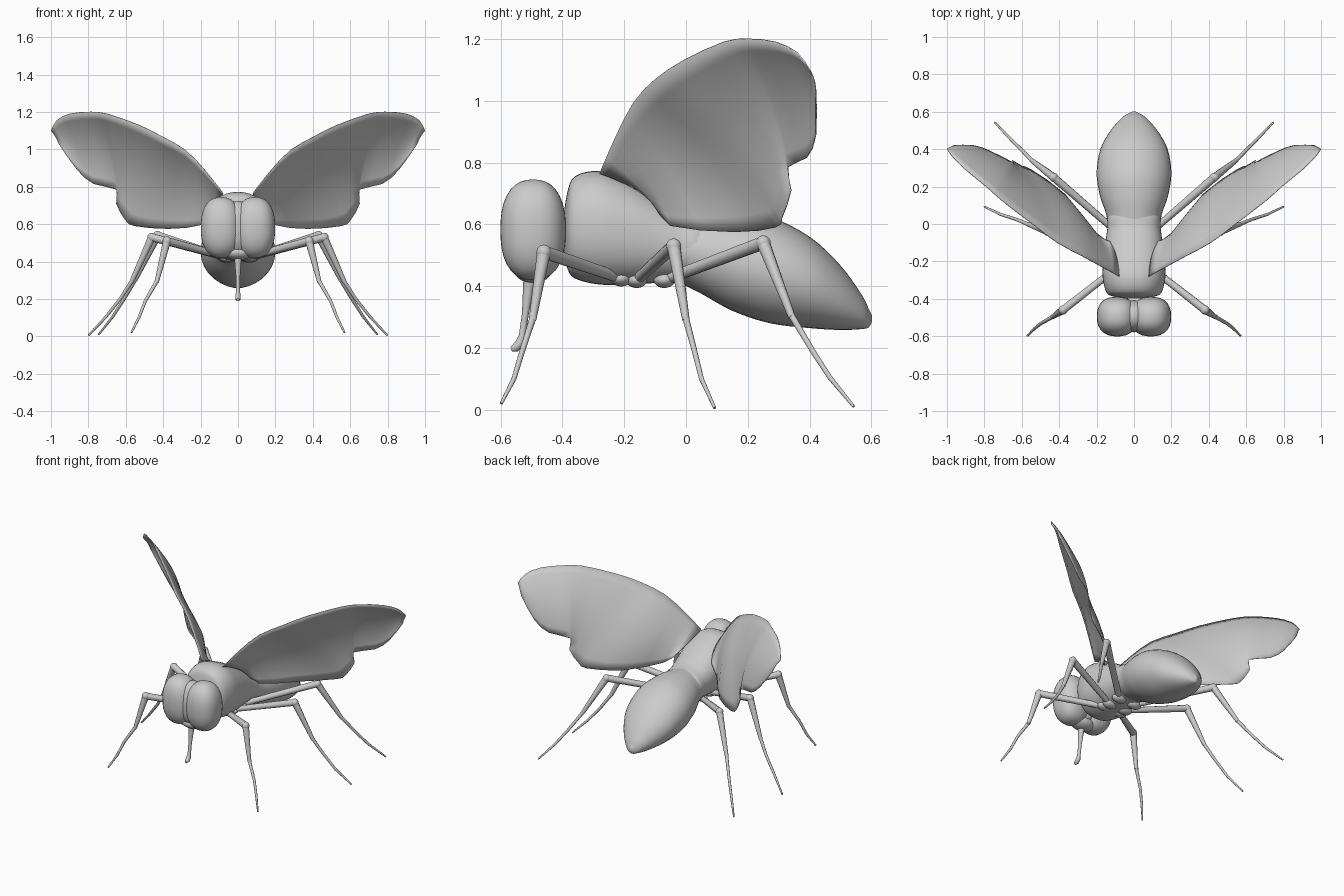
import bpy, bmesh, math
from mathutils import Vector

if "Cube" in bpy.data.objects:
    bpy.data.objects.remove(bpy.data.objects["Cube"])


def finish(name, bm, angle=60):
    bmesh.ops.recalc_face_normals(bm, faces=bm.faces)
    me = bpy.data.meshes.new(name)
    bm.to_mesh(me)
    bm.free()
    ob = bpy.data.objects.new(name, me)
    bpy.context.collection.objects.link(ob)
    bpy.ops.object.select_all(action='DESELECT')
    bpy.context.view_layer.objects.active = ob
    ob.select_set(True)
    bpy.ops.object.shade_smooth_by_angle(angle=math.radians(angle))
    return ob


def catmull(pts, steps):
    """Smooth curve through points of any dimension."""
    out = []
    for i in range(len(pts) - 1):
        p = [pts[max(0, min(len(pts) - 1, i + k))] for k in (-1, 0, 1, 2)]
        for s in range(steps):
            t = s / steps
            out.append([0.5 * (2 * b + (c - a) * t + (2 * a - 5 * b + 4 * c - d) * t * t
                               + (3 * b - a - 3 * c + d) * t ** 3) for a, b, c, d in zip(*p)])
    return out + [list(pts[-1])]


def skin(bm, rings):
    n = len(rings[0])
    for a, b in zip(rings, rings[1:]):
        for i in range(n):
            j = (i + 1) % n
            bm.faces.new((a[i], a[j], b[j], b[i]))
    bm.faces.new(rings[0])
    bm.faces.new(rings[-1])


def body(name, sections, p=2.0, n=32):
    """Sections along y: (y, z bottom, z top, half width)."""
    bm = bmesh.new()
    rings = []
    for y, z0, z1, w in catmull(sections, 4):
        ring = []
        for i in range(n):
            c, s = math.cos(2 * math.pi * i / n), math.sin(2 * math.pi * i / n)
            k = (abs(c) ** p + abs(s) ** p) ** (-1 / p)
            ring.append(bm.verts.new((w * c * k, y, (z0 + z1) / 2 + (z1 - z0) / 2 * s * k)))
        rings.append(ring)
    skin(bm, rings)
    return finish(name, bm)


def blob(name, c, r, p=2.0):
    """Rounded ellipsoid, boxier as p grows."""
    bm = bmesh.new()
    bmesh.ops.create_uvsphere(bm, u_segments=28, v_segments=18, radius=1)
    for v in bm.verts:
        k = sum(abs(q) ** p for q in v.co) ** (-1 / p)
        v.co = [c[i] + r[i] * v.co[i] * k for i in range(3)]
    return finish(name, bm)


def tube(name, path, n=10):
    """Tapered tube along (x, y, z, radius) points."""
    bm = bmesh.new()
    pts = [Vector(q[:3]) for q in path]
    rings = []
    for i, q in enumerate(path):
        d = pts[min(i + 1, len(pts) - 1)] - pts[max(i - 1, 0)]
        u = d.cross(Vector((0.3, -0.9, 0.1))).normalized()
        w = d.cross(u).normalized()
        rings.append([bm.verts.new(pts[i] + q[3] * (u * math.cos(a) + w * math.sin(a)))
                      for a in (2 * math.pi * k / n for k in range(n))])
    skin(bm, rings)
    return finish(name, bm)


# Body
body("thorax", [(-.397, .52, .62, .05), (-.385, .46, .70, .12), (-.36, .425, .755, .15),
                (-.28, .405, .772, .168), (-.18, .405, .735, .163), (-.1, .41, .69, .153),
                (-.02, .415, .645, .142), (.05, .42, .625, .135), (.1, .46, .58, .07)], 2.3)
body("abdomen", [(-.09, .44, .6, .11), (-.03, .415, .625, .138), (.05, .375, .635, .148),
                 (.15, .32, .64, .182), (.27, .28, .625, .2), (.4, .264, .56, .18),
                 (.5, .258, .467, .125), (.57, .261, .37, .062), (.592, .267, .325, .028),
                 (.602, .285, .305, .006)])

# Head with mouthparts
blob("head_core", (0, -.493, .58), (.07, .086, .145), 2.3)
blob("face", (0, -.495, .45), (.085, .06, .04))
tube("proboscis", [(0, -.5, .45, .025), (0, -.51, .39, .018), (0, -.52, .31, .011),
                   (0, -.53, .24, .011), (0, -.538, .215, .015), (0, -.552, .2, .014),
                   (0, -.566, .196, .008)])

# Wing edges, root to tip, paired
lead = [(.08, -.28, .765), (.17, -.23, .88), (.28, -.17, .995), (.41, -.1, 1.07), (.53, -.01, 1.13),
        (.70, .12, 1.19), (.79, .2, 1.2), (.9, .29, 1.19), (.97, .36, 1.155), (1.0, .4, 1.1)]
trail = [(.13, -.09, .66), (.2, -.05, .595), (.37, .16, .575), (.55, .29, .59), (.6, .31, .62),
         (.65, .34, .71), (.65, .33, .785), (.77, .39, .815), (.86, .42, .89), (.96, .42, 1.03)]
up = Vector((-.63, .69, .36))

# Legs: hip, knee, shin end, foot joints
legs = {
    "front": [(.06, -.21, .425), (.38, -.46, .51), (.435, -.497, .29), (.495, -.53, .19),
              (.53, -.557, .1), (.57, -.598, .02)],
    "middle": [(.06, -.16, .42), (.46, -.04, .53), (.57, 0, .29), (.63, .025, .2),
               (.71, .05, .1), (.8, .093, .005)],
    "rear": [(.06, -.07, .42), (.43, .25, .54), (.55, .343, .3), (.615, .41, .19),
             (.67, .465, .105), (.745, .543, .01)],
}

for side, s in (("right", 1), ("left", -1)):
    blob(side + "_eye", (s * .09, -.495, .582), (.109, .106, .163), 2.4)

    # Cambered wing sheet
    bm = bmesh.new()
    cols = 10
    rows = []
    for a, b in zip(catmull(lead, 2), catmull(trail, 2)):
        a, b = Vector(a), Vector(b)
        row = []
        for j in range(cols + 1):
            t = j / cols
            q = a.lerp(b, t) + up * .3 * (a - b).length * t * (1 - t)
            row.append(bm.verts.new((s * q.x, q.y, q.z)))
        rows.append(row)
    for a, b in zip(rows, rows[1:]):
        for j in range(cols):
            bm.faces.new((a[j], a[j + 1], b[j + 1], b[j]))
    wing = finish(side + "_wing", bm)
    mod = wing.modifiers.new("thickness", 'SOLIDIFY')
    mod.thickness = .004
    mod.offset = 0

    for leg, pts in legs.items():
        hip, knee, shin, t1, t2, t3 = [Vector((s * x, y, z)) for x, y, z in pts]
        name = f"{side}_{leg}_"
        blob(name + "hip", hip, (.05, .035, .026))
        tube(name + "thigh", [(*hip, .018), (*hip.lerp(knee, .5), .02), (*knee, .022)])
        blob(name + "knee", knee, (.024, .024, .024))
        tube(name + "shin", [(*knee, .022), (*knee.lerp(shin, .5), .017), (*shin, .012)])
        tube(name + "foot", [(*shin.lerp(knee, .03), .011), (*t1, .009), (*t2, .008), (*t3, .005)])
        tube(name + "spur", [(*shin.lerp(knee, .15), .013),
                             (*(shin + Vector((s * .012, .004, -.012))), .003)], 6)
